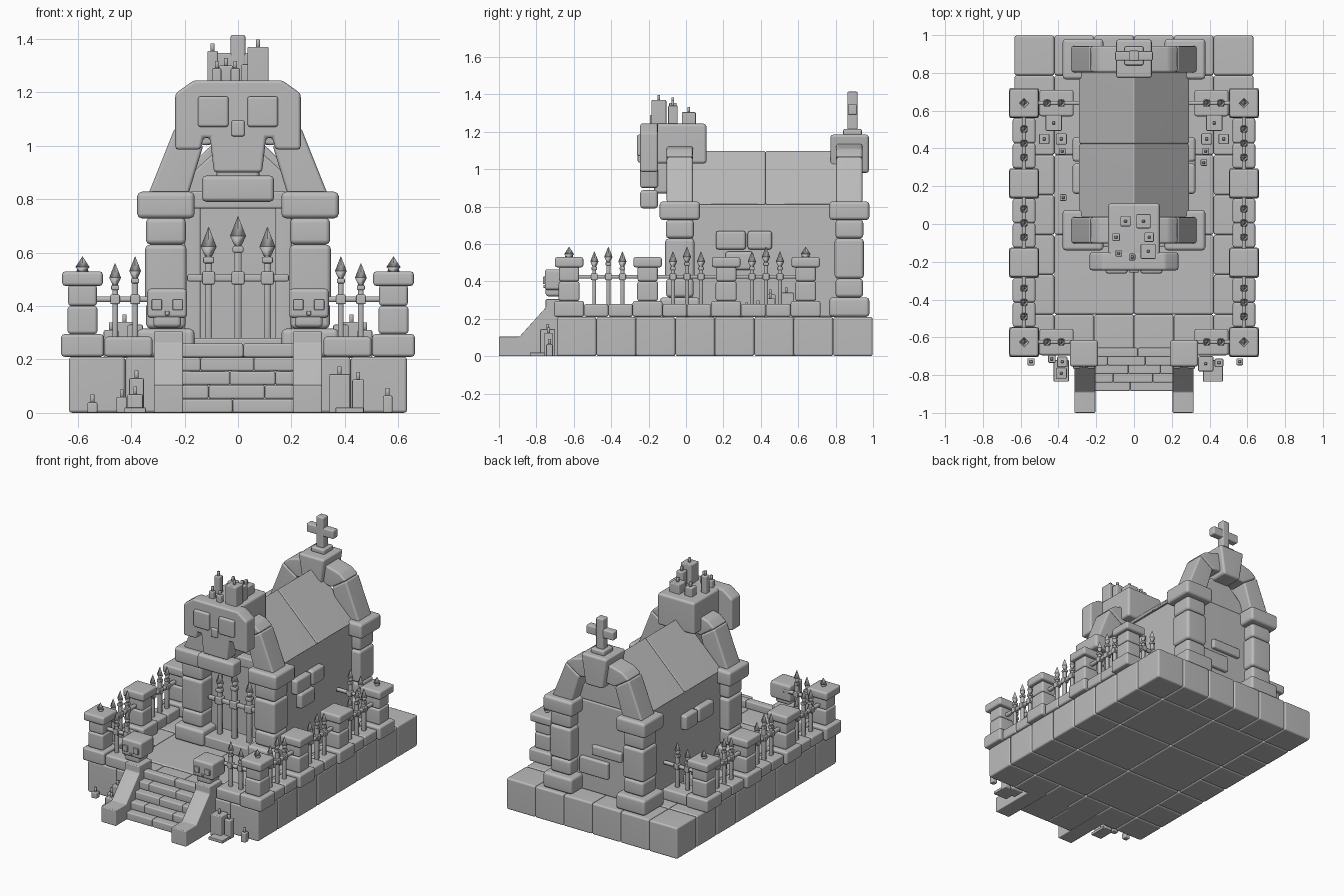
import bpy, bmesh
from mathutils import Matrix, Vector

cube = bpy.data.objects.get("Cube")
if cube:
    bpy.data.objects.remove(cube, do_unlink=True)

stone = bpy.data.materials.new("grey stone")
stone.use_nodes = True
GREY = (0.5, 0.5, 0.5, 1)
stone.diffuse_color = GREY
stone.node_tree.nodes["Principled BSDF"].inputs["Base Color"].default_value = GREY
SIDES = (1, -1)


class Part:
    """Collects bevelled stones into one named object."""

    def __init__(self, name, bevel=0.012):
        self.name, self.bevel, self.bm = name, bevel, bmesh.new()

    def merge(self, piece, bevel):
        bmesh.ops.recalc_face_normals(piece, faces=piece.faces)
        if bevel:
            bmesh.ops.bevel(piece, geom=piece.edges[:], offset=bevel, segments=2,
                            profile=0.5, affect='EDGES', clamp_overlap=True)
        for f in piece.faces:
            f.smooth = bevel > 0
        mesh = bpy.data.meshes.new("piece")
        piece.to_mesh(mesh)
        piece.free()
        self.bm.from_mesh(mesh)
        bpy.data.meshes.remove(mesh)

    def box(self, x, y, z, bevel=None):
        """Stone spanning the (low, high) pairs x, y and z."""
        piece = bmesh.new()
        bmesh.ops.create_cube(piece, size=1)
        spans = [sorted(p) for p in (x, y, z)]
        size = [b - a for a, b in spans]
        mid = Vector([(a + b) / 2 for a, b in spans])
        bmesh.ops.transform(piece, verts=piece.verts,
                            matrix=Matrix.Translation(mid) @ Matrix.Diagonal((*size, 1)))
        bevel = self.bevel if bevel is None else bevel
        self.merge(piece, min(bevel, min(size) * 0.25))

    def block(self, x, y, w, z0, z1, bevel=None):
        """Square stone centred on x, y."""
        self.box((x - w / 2, x + w / 2), (y - w / 2, y + w / 2), (z0, z1), bevel)

    def prism(self, points, lo, hi, axis="y"):
        """Profile pushed along x or y."""
        piece = bmesh.new()
        place = (lambda a, b: (a, lo, b)) if axis == "y" else (lambda a, b: (lo, a, b))
        face = piece.faces.new([piece.verts.new(place(a, b)) for a, b in points])
        moved = bmesh.ops.extrude_face_region(piece, geom=[face])["geom"]
        step = Vector((0, hi - lo, 0)) if axis == "y" else Vector((hi - lo, 0, 0))
        bmesh.ops.translate(piece, vec=step, verts=[v for v in moved if isinstance(v, bmesh.types.BMVert)])
        self.merge(piece, self.bevel)

    def tip(self, x, y, z0, z1, r=0.022):
        """Four-sided spear head."""
        zm = z0 + (z1 - z0) * 0.35
        for a, b, r1, r2 in ((z0, zm, r * 0.4, r), (zm, z1, r, 0.001)):
            piece = bmesh.new()
            bmesh.ops.create_cone(piece, cap_ends=True, segments=4, radius1=r1, radius2=r2, depth=b - a,
                                  matrix=Matrix.Translation((x, y, (a + b) / 2)))
            self.merge(piece, 0)

    def spear(self, x, y, z0, rail_z, top, s=1.0):
        """Fence bar with rail joint, collar and spear head."""
        self.block(x, y, 0.02 * s, z0, top - 0.08 * s, 0)
        self.block(x, y, 0.036 * s, rail_z - 0.018 * s, rail_z + 0.018 * s)
        self.block(x, y, 0.03 * s, top - 0.1 * s, top - 0.082 * s)
        self.tip(x, y, top - 0.083 * s, top, 0.022 * s)

    def candle(self, x, y, w, z0, z1):
        self.block(x, y, w, z0, z1, 0.006)
        self.block(x, y, 0.014, z1, z1 + 0.028, 0)

    def done(self):
        mesh = bpy.data.meshes.new(self.name)
        self.bm.to_mesh(mesh)
        self.bm.free()
        mesh.materials.append(stone)
        obj = bpy.data.objects.new(self.name, mesh)
        bpy.context.collection.objects.link(obj)
        obj.modifiers.new("Even shading", 'WEIGHTED_NORMAL')


# Base: ring of square stones around large floor tiles
base = Part("base_stones")
S = 0.211
for i in range(6):
    for j in range(8):
        if i in (0, 5) or j in (0, 7):
            x, y = (i - 3) * S, -0.69 + j * S
            base.box((x, x + S), (y, y + S), (0, 0.21))
for i in range(2):
    for j in range(3):
        x, y = (i - 1) * 2 * S, -0.69 + S + j * 2 * S
        base.box((x, x + 2 * S), (y, y + 2 * S), (0, 0.21))
base.done()

# Stairs of staggered bricks
stairs = Part("stairs", 0.008)
for i, cuts in enumerate([(-0.02,), (-0.11, 0.1), (-0.03, 0.14), (-0.14, 0.06), (0.02,)]):
    xs = [-0.21, *cuts, 0.21]
    for a, b in zip(xs, xs[1:]):
        stairs.box((a, b), (-0.885 + i * 0.045, -0.655), (i * 0.052, i * 0.052 + 0.052))
stairs.done()

# Stair side walls and the skulls on them
walls, skulls = Part("stair_side_walls", 0.006), Part("stair_skulls", 0.014)
for s in SIDES:
    walls.prism([(-1, 0), (-1, 0.105), (-0.89, 0.105), (-0.75, 0.26), (-0.75, 0.305), (-0.62, 0.305), (-0.62, 0)],
                s * 0.205, s * 0.315, "x")
    c = s * 0.265
    skulls.box((c - 0.075, c + 0.075), (-0.755, -0.615), (0.355, 0.465))
    skulls.box((c - 0.052, c + 0.052), (-0.75, -0.64), (0.32, 0.375))
    for e in SIDES:
        skulls.box((c + e * 0.02, c + e * 0.058), (-0.765, -0.74), (0.385, 0.425), 0.004)
    skulls.box((c - 0.008, c + 0.008), (-0.762, -0.74), (0.365, 0.382), 0.003)
walls.done()
skulls.done()

# Fence: curb, posts, rails and spears
curb, posts, fence = Part("curb"), Part("fence_posts"), Part("iron_fence", 0.005)
post_y = [-0.625, -0.205, 0.215, 0.64]
for s in SIDES:
    X = s * 0.582
    for y in post_y:
        curb.block(X, y, 0.16, 0.21, 0.295)
        posts.block(X, y, 0.112, 0.295, 0.4)
        posts.block(X, y, 0.108, 0.4, 0.48)
        posts.block(X, y, 0.152, 0.475, 0.53)
    for a, b in zip(post_y, post_y[1:]):
        m = (a + b) / 2
        for lo, hi in ((a + 0.08, m), (m, b - 0.08)):
            curb.box((X - 0.06, X + 0.06), (lo, hi), (0.21, 0.28))
        fence.box((X - 0.01, X + 0.01), (a, b), (0.415, 0.435), 0)
        for k in (-1, 0, 1):
            fence.spear(X, m + k * 0.075, 0.27, 0.425, 0.56 if k else 0.585)
    for y in (post_y[0], post_y[-1]):
        fence.tip(X, y, 0.525, 0.585, 0.026)
        curb.box((s * 0.5, s * 0.32), (y - 0.07, y + 0.07), (0.21, 0.285))
        fence.box((s * 0.55, s * 0.29), (y - 0.01, y + 0.01), (0.415, 0.435), 0)
        for x, top in ((0.46, 0.56), (0.385, 0.585)):
            fence.spear(s * x, y, 0.27, 0.425, top)
for part in (curb, posts, fence):
    part.done()

# House body and loose wall bricks
body = Part("house_walls")
body.box((-0.285, 0.285), (0.035, 0.865), (0.21, 0.815))
body.prism([(-0.27, 0.81), (0, 1.06), (0.27, 0.81)], 0.03, 0.86)
body.done()
bricks = Part("wall_bricks", 0.015)
for s in SIDES:
    for y0, y1, z0, z1 in ((0.16, 0.32, 0.57, 0.67), (0.33, 0.46, 0.57, 0.67), (0.21, 0.36, 0.46, 0.56)):
        if s > 0 or z0 > 0.5:
            bricks.box((s * 0.26, s * 0.325), (y0, y1), (z0, z1))
bricks.box((-0.14, 0.08), (0.85, 0.89), (0.47, 0.535))
bricks.box((-0.04, 0.17), (0.85, 0.89), (0.33, 0.44))
bricks.done()

# Roof slabs
roof = Part("roof", 0.008)
for y0, y1 in ((0.035, 0.425), (0.425, 0.83)):
    roof.prism([(-0.295, 0.81), (0, 1.1), (0.295, 0.81)], y0, y1)
roof.done()

# Pilasters and gable arches, front and back
pillars, arches = Part("pilasters", 0.018), Part("gable_arches", 0.012)
for y in (-0.033, 0.873):
    for s in SIDES:
        c = s * 0.27
        for w, z0, z1 in ((0.215, 0.21, 0.315), (0.148, 0.315, 0.415), (0.156, 0.415, 0.63),
                          (0.15, 0.63, 0.73), (0.215, 0.728, 0.828)):
            pillars.block(c, y, w, z0, z1)
        lower = [(0.335, 0.82), (0.235, 1.07), (0.13, 1.0), (0.185, 0.82)]
        upper = [(0.235, 1.07), (0.185, 1.11), (0.07, 1.14), (0.06, 1.01), (0.13, 1.0)]
        for shape in (lower, upper):
            arches.prism([(s * a, b) for a, b in shape], y - 0.07, y + 0.07)
pillars.done()
arches.done()

# Back keystone with cross
key = Part("back_keystone", 0.015)
key.prism([(-0.097, 1.185), (0.097, 1.185), (0.065, 0.98), (-0.065, 0.98)], 0.772, 0.978)
key.block(0, 0.89, 0.1, 1.18, 1.215)
key.done()
cross = Part("cross", 0.008)
cross.block(0, 0.89, 0.055, 1.21, 1.415)
cross.box((-0.1, 0.1), (0.865, 0.915), (1.29, 1.347))
cross.done()

# Doorway with gate
door = Part("door_frame", 0.008)
door.box((-0.17, 0.17), (-0.12, 0.05), (0.21, 0.28))
door.box((-0.18, 0.18), (-0.03, 0.05), (0.765, 0.83))
for s in SIDES:
    door.box((s * 0.14, s * 0.2), (0.0, 0.05), (0.27, 0.77))
door.done()
gate = Part("gate", 0.006)
gate.box((-0.19, 0.19), (-0.048, -0.022), (0.492, 0.518))
for x, top in ((-0.11, 0.695), (0, 0.735), (0.11, 0.695)):
    gate.spear(x, -0.035, 0.27, 0.505, top, 1.35)
gate.done()

# Large skull over the door
skull = Part("door_skull", 0.016)
half = [(0.165, 1.245), (0.235, 1.195), (0.235, 0.985), (0.14, 0.985), (0.13, 1.03), (0.105, 1.03), (0.09, 0.9)]
skull.prism(half + [(-a, b) for a, b in reversed(half)], -0.245, -0.15)
skull.box((-0.137, 0.137), (-0.17, 0.11), (1.03, 1.243))
skull.box((-0.08, 0.08), (-0.17, 0.04), (0.87, 1.04))
skull.box((-0.135, 0.135), (-0.245, -0.15), (0.79, 0.888))
for s in SIDES:
    skull.box((s * 0.035, s * 0.15), (-0.262, -0.22), (1.07, 1.185))
skull.box((-0.025, 0.025), (-0.258, -0.22), (1.035, 1.095), 0.008)
skull.done()

# Candles on the skull
top = Part("skull_candles")
for x, y, w, z in ((0.075, -0.145, 0.08, 1.37), (-0.095, -0.07, 0.04, 1.355), (-0.045, 0.015, 0.055, 1.3),
                   (0.05, 0.015, 0.075, 1.305), (0.08, -0.07, 0.05, 1.34), (-0.08, -0.155, 0.035, 1.29),
                   (-0.01, -0.175, 0.035, 1.29)):
    top.candle(x, y, w, 1.235, z)
top.done()

# Candles on the terrace
yard = Part("terrace_candles")
for s in SIDES:
    for x, y, w, z in ((0.425, 0.535, 0.085, 0.34), (0.475, 0.45, 0.055, 0.31), (0.385, 0.45, 0.058, 0.33),
                       (0.38, 0.385, 0.035, 0.27)):
        yard.candle(s * x, y, w, 0.205, z)
yard.candle(0.37, 0.325, 0.035, 0.205, 0.26)
yard.candle(-0.375, 0.14, 0.035, 0.205, 0.26)
yard.done()

# Candles on the ground beside the stairs
ground = Part("ground_candles")
for x, y, w, z in ((-0.545, -0.73, 0.038, 0.04), (-0.38, -0.73, 0.055, 0.13), (-0.385, -0.79, 0.058, 0.07),
                   (-0.435, -0.715, 0.04, 0.06), (0.38, -0.74, 0.08, 0.145), (0.45, -0.735, 0.045, 0.125),
                   (0.56, -0.73, 0.036, 0.065)):
    ground.candle(x, y, w, 0, z)
ground.box((0.365, 0.47), (-0.835, -0.72), (0, 0.02), 0.004)
ground.box((-0.425, -0.345), (-0.835, -0.72), (0, 0.02), 0.004)
ground.done()
